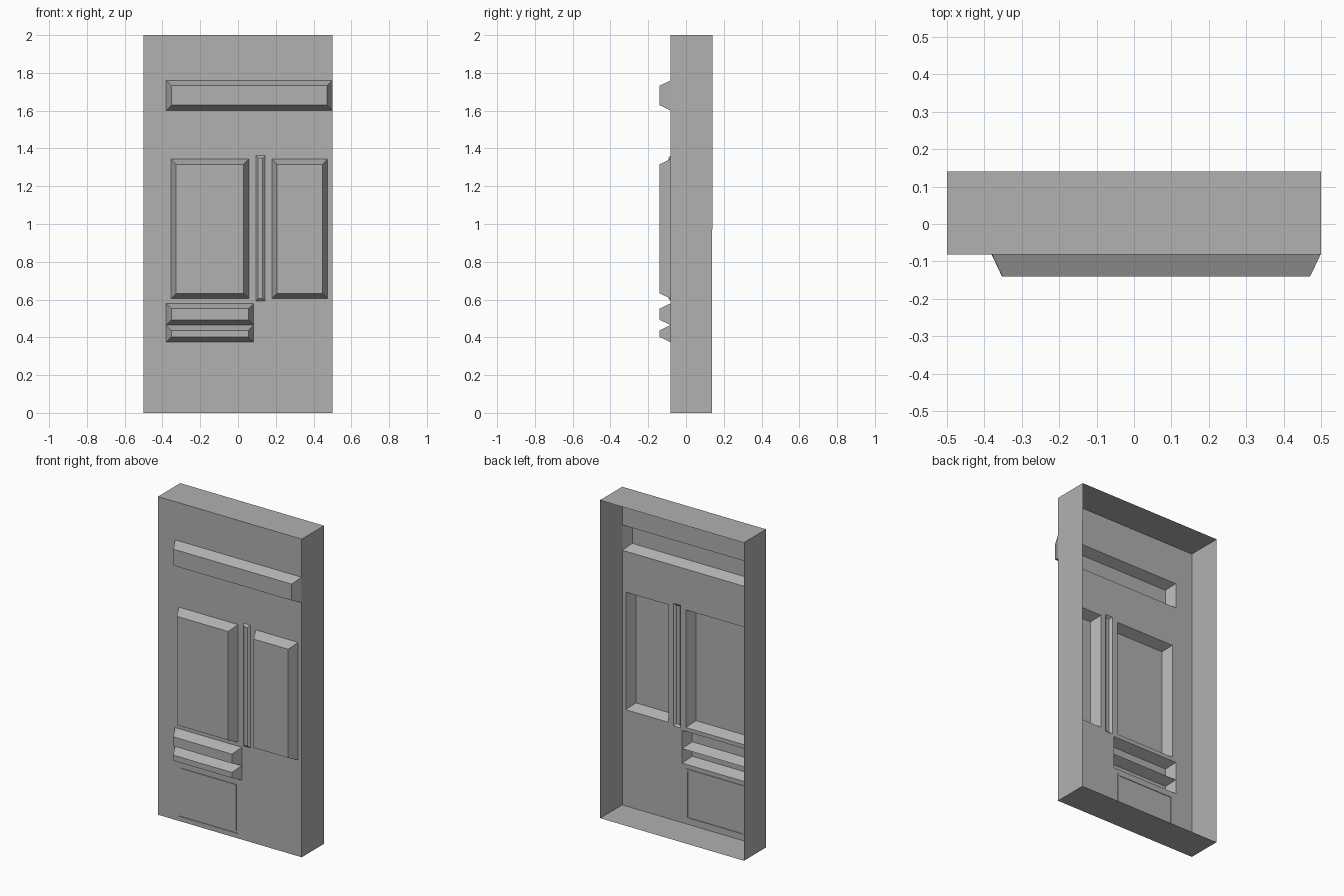
import bpy, bmesh

if "Cube" in bpy.data.objects:
    bpy.data.objects.remove(bpy.data.objects["Cube"])

FRONT, PROUD = -0.081, -0.14

# name, x0, x1, z0, z1, bevel inset, y of the inner face
PANELS = [
    ("top_panel", -0.38, 0.499, 1.601, 1.76, 0.028, PROUD),
    ("left_panel", -0.355, 0.057, 0.605, 1.344, 0.028, PROUD),
    ("right_panel", 0.179, 0.475, 0.605, 1.344, 0.028, PROUD),
    ("centre_strip", 0.094, 0.144, 0.592, 1.363, 0.013, -0.093),
    ("upper_rail_panel", -0.381, 0.083, 0.465, 0.58, 0.028, PROUD),
    ("lower_rail_panel", -0.381, 0.083, 0.374, 0.465, 0.028, PROUD),
    ("base_panel", -0.355, 0.055, 0.03, 0.347, 0.013, None),
]

paint = bpy.data.materials.new("grey_paint")
paint.diffuse_color = (0.44, 0.44, 0.44, 1)
paint.use_nodes = True
paint.node_tree.nodes["Principled BSDF"].inputs["Base Color"].default_value = paint.diffuse_color


def finish(name, bm):
    bmesh.ops.remove_doubles(bm, verts=bm.verts, dist=0.00001)
    mesh = bpy.data.meshes.new(name)
    bm.to_mesh(mesh)
    bm.free()
    mesh.materials.append(paint)
    obj = bpy.data.objects.new(name, mesh)
    bpy.context.collection.objects.link(obj)
    return obj


def face(bm, points):
    bm.faces.new([bm.verts.new(p) for p in points])


def rect(x0, x1, z0, z1, y):
    return [(x0, y, z0), (x1, y, z0), (x1, y, z1), (x0, y, z1)]


def bridge(bm, a, b):
    for i in range(4):
        j = (i + 1) % 4
        face(bm, [a[i], a[j], b[j], b[i]])


# Front skin with openings where the panels sit
bm = bmesh.new()
xs = sorted({-0.5, 0.5} | {v for p in PANELS for v in p[1:3]})
zs = sorted({0.0, 2.0} | {v for p in PANELS for v in p[3:5]})
for xa, xb in zip(xs, xs[1:]):
    for za, zb in zip(zs, zs[1:]):
        cx, cz = (xa + xb) / 2, (za + zb) / 2
        if not any(p[1] < cx < p[2] and p[3] < cz < p[4] for p in PANELS):
            face(bm, rect(xa, xb, za, zb, FRONT))
finish("front_skin", bm)

# Pressed panels, hollow from behind; the base panel is outlined by a groove
for name, x0, x1, z0, z1, d, y in PANELS:
    bm = bmesh.new()
    outer, inner = (x0, x1, z0, z1), (x0 + d, x1 - d, z0 + d, z1 - d)
    if y is None:
        floor = FRONT + 0.004
        rings = [rect(*outer, FRONT), rect(*outer, floor),
                 rect(*inner, floor), rect(*inner, FRONT)]
    else:
        rings = [rect(*outer, FRONT), rect(*inner, y)]
    for a, b in zip(rings, rings[1:]):
        bridge(bm, a, b)
    face(bm, rings[-1])
    finish(name, bm)

# Side, top and bottom returns; the back stays open
bm = bmesh.new()
near = rect(-0.5, 0.5, 0, 2, FRONT)
far = [(x, 0.14 if z > 1 else 0.138, z) for x, _, z in near]
bridge(bm, near[::-1], far[::-1])
finish("edge_returns", bm)
